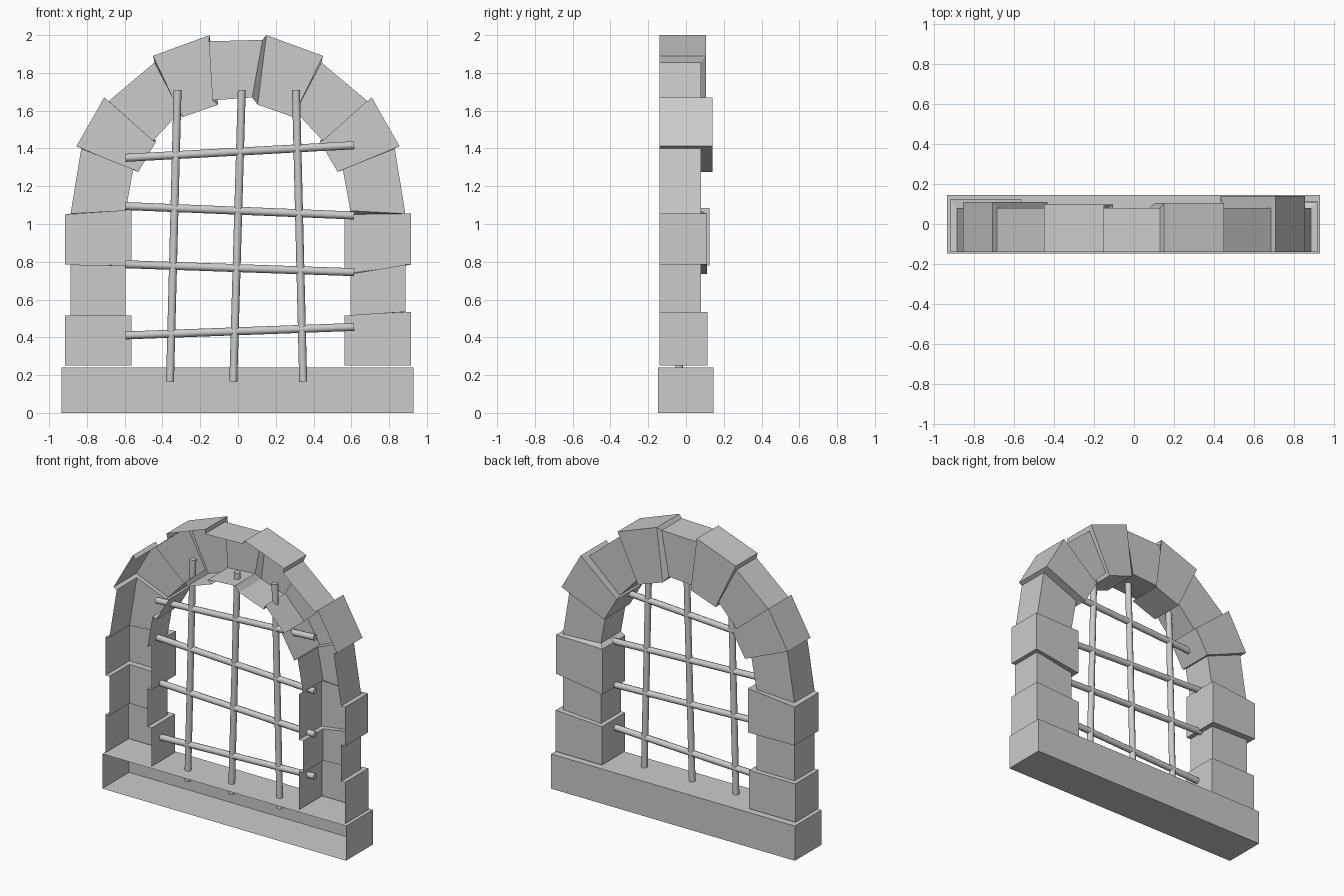
import bpy, bmesh
from mathutils import Vector

if "Cube" in bpy.data.objects:
    bpy.data.objects.remove(bpy.data.objects["Cube"])

FRONT = -0.14
THIN = 0.08


def make_object(name, bm):
    mesh = bpy.data.meshes.new(name)
    bm.to_mesh(mesh)
    bm.free()
    obj = bpy.data.objects.new(name, mesh)
    bpy.context.collection.objects.link(obj)
    return obj


# Arch stones of one half, rising: outer start, inner start, outer end, inner end (x, z)
half_arch = [
    ((.886, 1.055), (.595, 1.07), (.83, 1.40), (.555, 1.29)),
    ((.855, 1.412), (.528, 1.275), (.708, 1.67), (.432, 1.44)),
    ((.685, 1.65), (.45, 1.44), (.442, 1.855), (.305, 1.595)),
    ((.45, 1.89), (.295, 1.565), (.15, 2.0), (.105, 1.632)),
]
keystone = ((-.155, 1.967), (-.135, 1.655), (.13, 1.975), (.075, 1.67))


def half_stones(side, outer_z, inner_z, depths):
    """Jamb blocks alternate wide and narrow, arch stones follow; wide ones are deeper."""
    quads = []
    for i in range(3):
        xo, xi = (.887, .595) if i % 2 else (.917, .563)
        quads.append(((xo, outer_z[i]), (xi, inner_z[i]),
                      (xo, outer_z[i + 1]), (xi, inner_z[i + 1])))
    result = []
    for i, quad in enumerate(quads + half_arch):
        depth = THIN if i in (1, 3, 5) else depths.pop(0)
        result.append(([(side * x, z) for x, z in quad], depth))
    return result


left = half_stones(-1, (.25, .515, .785, 1.05), (.25, .515, .78, 1.085), [.115, .125, .11, .098])
right = half_stones(1, (.25, .535, .785, 1.055), (.25, .515, .735, 1.05), [.115, .11, .14, .105])
right = [((q[2], q[3], q[0], q[1]), d) for q, d in reversed(right)]

# U-shaped sections, open at the front, with stepped joints
bm = bmesh.new()
prev = None
for (so, si, eo, ei), depth in left + [(keystone, THIN)] + right:
    for (ox, oz), (ix, iz) in ((so, si), (eo, ei)):
        ring = [bm.verts.new(p) for p in (
            (ox, FRONT, oz), (ox, depth, oz), (ix, depth, iz), (ix, FRONT, iz))]
        if prev:
            for k in range(3):
                bm.faces.new((prev[k], ring[k], ring[k + 1], prev[k + 1]))
        prev = ring
make_object("arch_stones", bm)

# Sill: box with no front face
bm = bmesh.new()
bmesh.ops.create_cube(bm, size=1)
for v in bm.verts:
    v.co = Vector((v.co.x * 1.865 - .0025, v.co.y * .293 - .001, v.co.z * .24 + .12))
bm.normal_update()
front = [f for f in bm.faces if f.normal.y < -.9]
bmesh.ops.delete(bm, geom=front, context='FACES_ONLY')
make_object("sill", bm)


# Iron bars
def bar(name, a, b, y=-.035, r=.021):
    a, b = Vector((a[0], y, a[1])), Vector((b[0], y, b[1]))
    d = b - a
    bm = bmesh.new()
    bmesh.ops.create_cone(bm, cap_ends=True, segments=10, radius1=r, radius2=r, depth=d.length)
    obj = make_object(name, bm)
    obj.location = (a + b) / 2
    obj.rotation_euler = d.to_track_quat('Z', 'Y').to_euler()
    for p in obj.data.polygons:
        p.use_smooth = len(p.vertices) == 4


for i, (x0, x1) in enumerate(((-.36, -.32), (-.025, .02), (.345, .307))):
    bar(f"vertical_bar_{i + 1}", (x0, .165), (x1, 1.71))
for i, (z0, z1) in enumerate(((.41, .455), (.787, .745), (1.095, 1.045), (1.35, 1.417))):
    bar(f"cross_bar_{i + 1}", (-.597, z0), (.615, z1))
